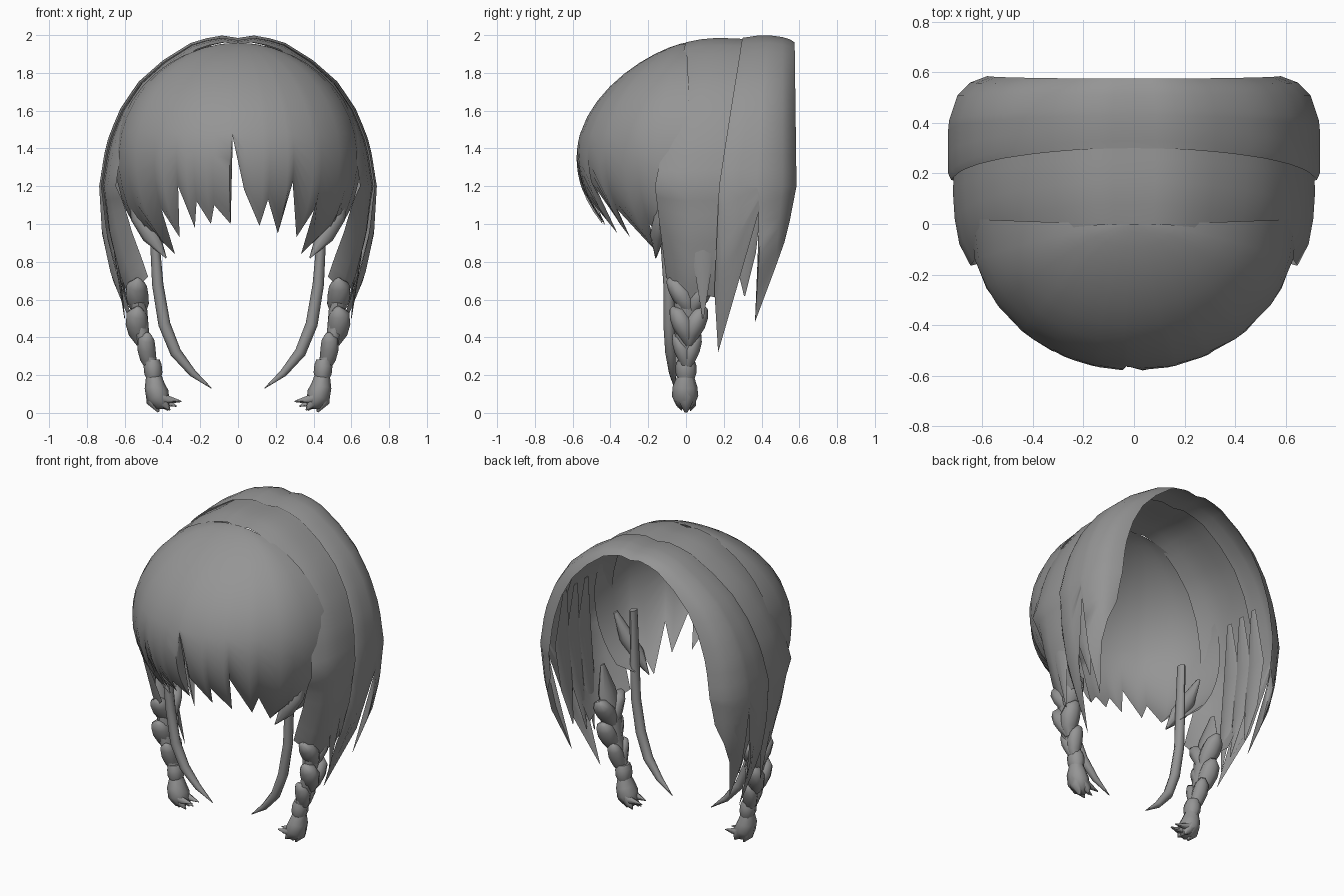
import bpy, bmesh, math
from mathutils import Vector

if "Cube" in bpy.data.objects:
    bpy.data.objects.remove(bpy.data.objects["Cube"])

hair = bpy.data.materials.new("hair grey")
hair.diffuse_color = (0.30, 0.30, 0.30, 1)
hair.use_nodes = True
hair.node_tree.nodes["Principled BSDF"].inputs["Base Color"].default_value = hair.diffuse_color


def lerp_table(table, v):
    """Linear lookup in a list of (key, value) with ascending keys."""
    for (a, p), (b, q) in zip(table, table[1:]):
        if v <= b:
            return p + (q - p) * (v - a) / (b - a)
    return table[-1][1]


def make(name, rows, closed=False, mirror=True):
    """Skin a grid of points; closed makes a capped tube."""
    bm = bmesh.new()
    g = [[bm.verts.new(p) for p in r] for r in rows]
    n = len(g[0])
    for a, b in zip(g, g[1:]):
        for j in range(n if closed else n - 1):
            k = (j + 1) % n
            bm.faces.new((a[j], a[k], b[k], b[j]))
    if closed:
        bm.faces.new(g[0])
        bm.faces.new(g[-1])
    else:
        bmesh.ops.remove_doubles(bm, verts=bm.verts, dist=1e-5)
    bmesh.ops.recalc_face_normals(bm, faces=bm.faces)
    if not closed:
        c = Vector((0, 0.2, 1.2))
        if sum((f.calc_center_median() - c).dot(f.normal) for f in bm.faces) < 0:
            bmesh.ops.reverse_faces(bm, faces=bm.faces)
    me = bpy.data.meshes.new(name)
    bm.to_mesh(me)
    bm.free()
    me.materials.append(hair)
    ob = bpy.data.objects.new(name, me)
    bpy.context.collection.objects.link(ob)
    if mirror:
        m = ob.modifiers.new("mirror", 'MIRROR')
        m.use_clip = True
    bpy.ops.object.select_all(action='DESELECT')
    ob.select_set(True)
    bpy.context.view_layer.objects.active = ob
    bpy.ops.object.shade_smooth_by_angle(angle=math.radians(60))
    return ob


def strand(name, path, sides=8):
    """Tapered lock along path of (x, y, z, radius_x, radius_y)."""
    pts = [Vector(p[:3]) for p in path]
    rows = []
    for i, p in enumerate(path):
        d = (pts[min(i + 1, len(pts) - 1)] - pts[max(i - 1, 0)]).normalized()
        u = Vector((0, 1, 0)).cross(d).normalized()
        v = d.cross(u)
        rows.append([pts[i] + u * p[3] * math.cos(a) + v * p[4] * math.sin(a)
                     for a in (2 * math.pi * k / sides for k in range(sides))])
    return make(name, rows, closed=True)


# Arch profile shared by the two draped layers: half width and height
ARCH = [(0, 1.985), (.1, 2.0), (.24, 1.965), (.4, 1.865), (.53, 1.75), (.63, 1.6),
        (.7, 1.42), (.735, 1.2), (.72, .95), (.67, .72), (.57, .48), (.5, .32)]
LEN = [0]
for (x0, z0), (x1, z1) in zip(ARCH, ARCH[1:]):
    LEN.append(LEN[-1] + math.hypot(x1 - x0, z1 - z0))
XT = [(l, p[0]) for l, p in zip(LEN, ARCH)]
ZT = [(l, p[1]) for l, p in zip(LEN, ARCH)]
Z_TO_L = [(p[1], l) for l, p in zip(LEN, ARCH)][:0:-1]
MID = LEN[7]


def drape(name, columns, n=14, m=8):
    """Columns: y at crown, y at temple, y at tip, tip height, width scale,
    height scale, width scale at tip. Rows are level down to the temple."""
    grid = []
    for yt, ym, ye, ze, sx, sz, se in columns:
        end = lerp_table(Z_TO_L, ze)
        col = []
        for i in range(n + m + 1):
            if i <= n:
                f = i / n
                l = MID * f
                y, s = yt + (ym - yt) * f * f * (1.6 - .6 * f), sx
            else:
                f = (i - n) / m
                l = MID + (end - MID) * f
                y, s = ym + (ye - ym) * f, sx + (se - sx) * f ** .75
            x, z = lerp_table(XT, l), lerp_table(ZT, l)
            col.append((x * s, y, 1.2 + (z - 1.2) * sz if z > 1.2 else z))
        grid.append(col)
    return make(name, grid)


# Back layer with two long points on each side, its rim turned inwards
drape("back_layer", [
    (.30, .175, .15, .65, .985, .985, .95), (.33, .20, .17, .32, 1, .99, 1),
    (.38, .28, .28, .70, 1, 1, 1), (.43, .375, .39, 1.08, 1, 1, 1),
    (.45, .41, .365, .48, .995, 1, 1), (.51, .51, .47, .76, .95, .99, .95),
    (.55, .56, .52, .9, .88, .975, .9), (.575, .585, .55, 1.02, .79, .955, .82)])

# Middle layer gathering into the braids
drape("middle_layer", [
    (0, -.165, -.105, .72, .88, .955, .71), (.08, -.08, -.07, .66, .94, .975, .84),
    (.17, .02, .02, .58, .965, .985, .92), (.26, .13, .12, .62, .975, .98, .92),
    (.36, .25, .20, .60, .965, .975, .9)])

# Fringe: smooth front dome, jagged only below the top of the centre slit
EDGE = [(-92, .92), (-76, .86), (-64, 1.0), (-56, .84), (-43, 1.08), (-38, .93),
        (-30, 1.2), (-25, .98), (-21, 1.12), (-15, 1.0), (-12, 1.1), (-4, 1.0),
        (-2.5, 1.46), (3, 1.18), (12, .99), (15, 1.13), (24, .95), (27, 1.22),
        (38, .93), (43, 1.08), (56, .84), (64, 1.0), (76, .86), (92, .92)]
SPLIT = math.acos((1.48 - 1.35) / .61)
grid = []
for az, z in EDGE:
    a, end = math.radians(az), math.acos((z - 1.35) / .61)
    col = []
    for i in range(17):
        t = SPLIT * i / 9 if i < 10 else SPLIT + (end - SPLIT) * (i - 9) / 7
        s, c = math.sin(t), math.cos(t)
        col.append((.65 * s ** (1.03 if c > 0 else .8) * math.sin(a),
                    -.58 * s ** (1.5 if c > 0 else 1.35) * math.cos(a), 1.35 + .61 * c))
    grid.append(col)
make("fringe", grid, mirror=False)

# Slim face locks and the short point beside the fringe
strand("face_lock", [(.45, -.1, 1.25, .02, .03), (.44, -.1, .9, .025, .035),
                     (.425, -.09, .68, .03, .03), (.39, -.09, .47, .032, .03),
                     (.33, -.08, .32, .03, .03), (.24, -.07, .21, .02, .02),
                     (.14, -.06, .13, .002, .002)])
strand("temple_point", [(.58, -.1, 1.2, .01, .02), (.52, -.13, 1.04, .05, .04),
                        (.46, -.15, .94, .05, .04), (.38, -.16, .82, .003, .003)])

# Inner locks under the side layers
for i, (y, z, x) in enumerate([(.09, .5, .60), (.2, .55, .58), (.31, .62, .6)]):
    strand("inner_lock", [(.63, y + .04, 1.5, .004, .02), (.665, y + .02, 1.15, .012, .075),
                          (.645, y, .85, .012, .06), (x, y, z, .002, .003)])

# Braid: V-shaped pairs of plump lobes
for x, z, w, r, cy in [(.535, .63, .10, .06, .025), (.535, .48, .075, .06, .015), (.485, .345, .055, .048, .005)]:
    for s in (-1, 1):
        strand("braid_lobe", [(x - .01, cy + s * w * 1.2, z + .075, r * .3, r * .25),
                              (x, cy + s * w * .85, z + .045, r * .9, r * .75),
                              (x, cy + s * w * .45, z - .005, r, r * .95),
                              (x - .01, cy + s * w * .15, z - .06, r * .9, r * .8),
                              (x - .02, cy, z - .12, r * .35, r * .35)])

# Braid core, tie and brush end
strand("braid_core", [(.59, .02, .9, .008, .02), (.56, .02, .74, .035, .08), (.53, .01, .6, .045, .07),
                      (.51, 0, .42, .04, .06), (.455, 0, .24, .035, .04)])
strand("braid_tie", [(.455, 0, .28, .04, .045), (.452, 0, .25, .048, .055),
                     (.448, 0, .21, .048, .055), (.445, 0, .18, .038, .045)])
strand("braid_brush", [(.447, 0, .2, .04, .042), (.44, -.005, .14, .055, .065),
                       (.425, -.005, .09, .064, .07), (.40, -.005, .055, .05, .055),
                       (.37, -.005, .04, .02, .03)])
for y, x, z in [(-.035, .31, .065), (.03, .30, .06), (0, .325, .035), (-.03, .36, .015), (.03, .37, .012)]:
    strand("brush_tip", [(.43, y, .1, .035, .03), (.39, y, (z + .08) / 2, .026, .025),
                         (x, y * .8, z, .003, .003)], 6)
strand("brush_heel", [(.46, 0, .12, .03, .04), (.45, 0, .06, .035, .04), (.42, 0, .005, .006, .01)], 6)
